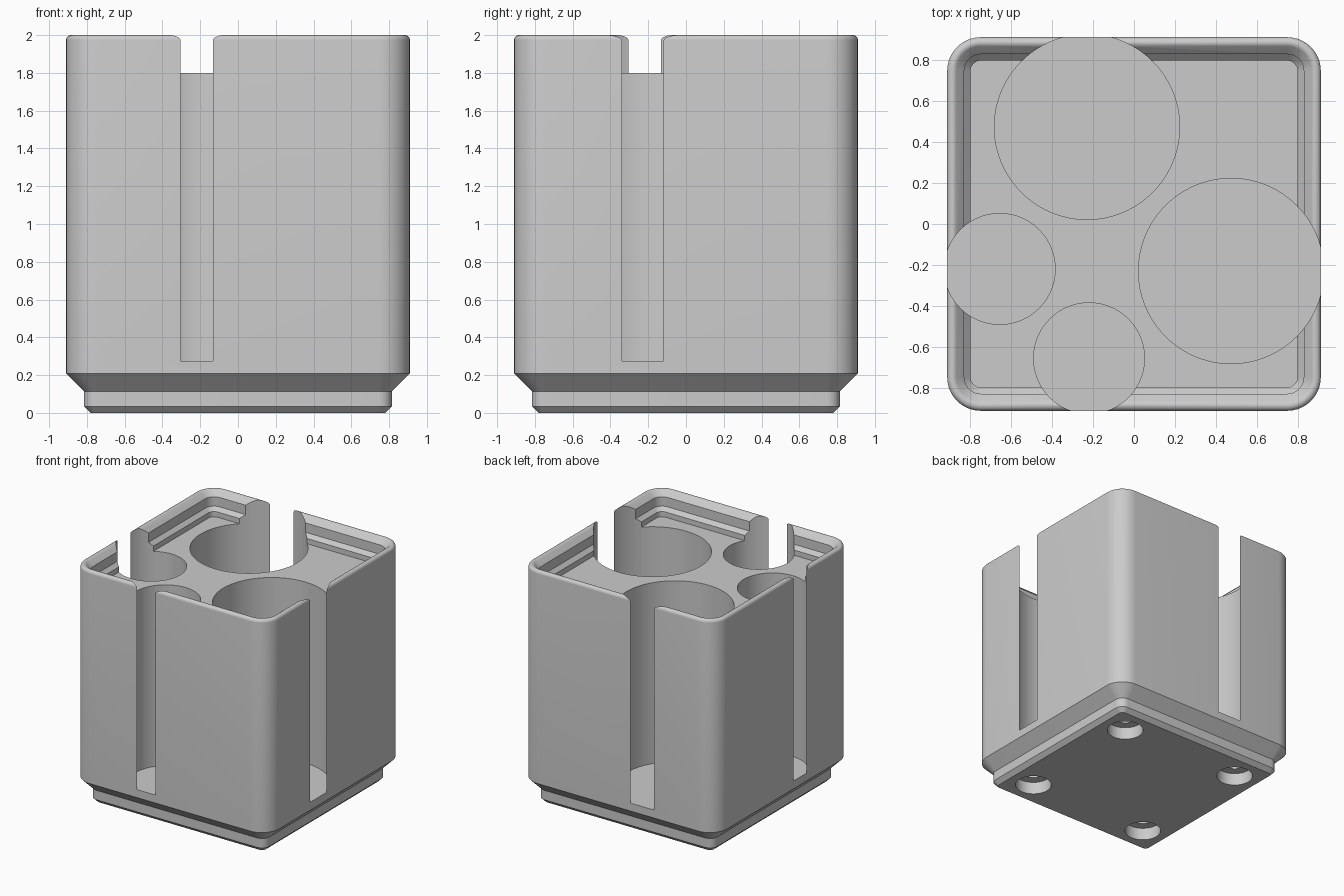
import bpy, bmesh, math

if "Cube" in bpy.data.objects:
    bpy.data.objects.remove(bpy.data.objects["Cube"])

INNER = 0.746      # half distance between corner centres
CORNER_STEPS = 10

grey = bpy.data.materials.new("plain grey")
grey.diffuse_color = (0.6, 0.6, 0.6, 1)
grey.use_nodes = True
grey.node_tree.nodes["Principled BSDF"].inputs["Base Color"].default_value = grey.diffuse_color


def ring(bm, half, z):
    """Rounded square of the given half width."""
    r = half - INNER
    verts = []
    for k, (sx, sy) in enumerate([(1, 1), (-1, 1), (-1, -1), (1, -1)]):
        for i in range(CORNER_STEPS + 1):
            a = math.pi / 2 * (k + i / CORNER_STEPS)
            verts.append(bm.verts.new((sx * INNER + r * math.cos(a),
                                       sy * INNER + r * math.sin(a), z)))
    return verts


# Section from foot, up the outer wall, over the rounded rim, down the stepped lip
section = [(0.781, 0.0), (0.816, 0.035), (0.816, 0.114), (0.91, 0.208)]
for i in range(9):
    a = math.radians(135 * i / 8)
    section.append((0.884 + 0.026 * math.cos(a), 1.974 + 0.026 * math.sin(a)))
section += [(0.827, 1.954), (0.827, 1.875), (0.796, 1.844), (0.796, 1.80)]

bm = bmesh.new()
rings = [ring(bm, h, z) for h, z in section]
bm.faces.new(rings[0][::-1])
bm.faces.new(rings[-1])
n = len(rings[0])
for lo, hi in zip(rings, rings[1:]):
    for i in range(n):
        j = (i + 1) % n
        bm.faces.new((lo[i], lo[j], hi[j], hi[i]))
bmesh.ops.recalc_face_normals(bm, faces=bm.faces)
mesh = bpy.data.meshes.new("holder_block")
bm.to_mesh(mesh)
bm.free()
mesh.materials.append(grey)
block = bpy.data.objects.new("holder_block", mesh)
bpy.context.collection.objects.link(block)


def drill(x, y, r, z0, z1, sides):
    """Cut an upright round hole out of the block."""
    bpy.ops.mesh.primitive_cylinder_add(vertices=sides, radius=r, depth=z1 - z0,
                                        location=(x, y, (z0 + z1) / 2))
    cutter = bpy.context.object
    cutter.name = "hole_cutter"
    cutter.hide_render = True
    cutter.data.materials.append(grey)
    bpy.ops.object.select_all(action='DESELECT')
    block.select_set(True)
    bpy.context.view_layer.objects.active = block
    mod = block.modifiers.new("hole", 'BOOLEAN')
    mod.operation = 'DIFFERENCE'
    mod.solver = 'EXACT'
    mod.object = cutter
    bpy.ops.object.modifier_apply(modifier=mod.name)
    bpy.data.objects.remove(cutter)


# Four round pockets that break through the side walls as slots
for x, y, r in [(-0.229, 0.473, 0.451), (0.473, -0.229, 0.451),
                (-0.654, -0.219, 0.27), (-0.219, -0.654, 0.27)]:
    drill(x, y, r, 0.275, 2.2, 96)

# Magnet recesses with narrower screw holes in the underside
for sx in (-1, 1):
    for sy in (-1, 1):
        drill(sx * 0.57, sy * 0.57, 0.1425, -0.1, 0.105, 48)
        drill(sx * 0.57, sy * 0.57, 0.066, -0.1, 0.263, 32)

bpy.ops.object.select_all(action='DESELECT')
block.select_set(True)
bpy.context.view_layer.objects.active = block
bpy.ops.object.shade_smooth_by_angle(angle=math.radians(30))
